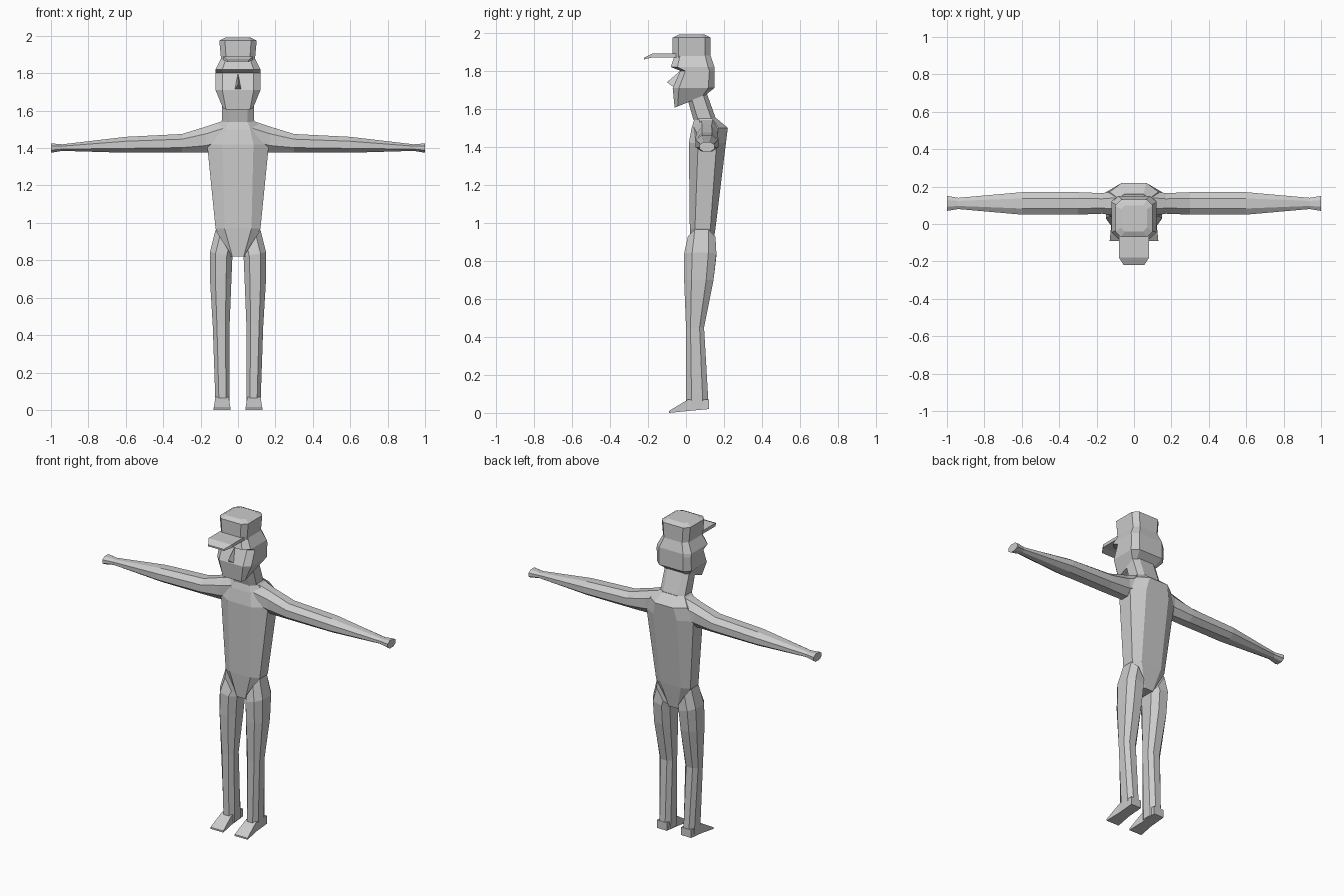
import bpy, bmesh

cube = bpy.data.objects.get("Cube")
if cube:
    bpy.data.objects.remove(cube, do_unlink=True)

grey = bpy.data.materials.new("plain grey")
grey.use_nodes = True
shade = 0.6
grey.diffuse_color = (shade, shade, shade, 1)
grey.node_tree.nodes["Principled BSDF"].inputs["Base Color"].default_value = grey.diffuse_color


def finish(name, bm):
    """Turn a bmesh into a named grey object with flat faces."""
    bmesh.ops.recalc_face_normals(bm, faces=bm.faces)
    mesh = bpy.data.meshes.new(name)
    bm.to_mesh(mesh)
    bm.free()
    mesh.materials.append(grey)
    obj = bpy.data.objects.new(name, mesh)
    bpy.context.collection.objects.link(obj)


def octagon(left, right, front, back, flat=0.6):
    """Rectangle with cut corners; flat is the share of each side left straight."""
    middle, centre = (left + right) / 2, (front + back) / 2
    wide, deep = (right - left) / 2, (back - front) / 2
    corner = [(-flat, -1), (flat, -1), (1, -flat), (1, flat)]
    corner += [(-a, -b) for a, b in corner]
    return [(middle + a * wide, centre + b * deep) for a, b in corner]


def loft(name, rings):
    """Skin a row of matching outlines and close both ends."""
    bm = bmesh.new()
    loops = [[bm.verts.new(point) for point in ring] for ring in rings]
    for lower, upper in zip(loops, loops[1:]):
        for i in range(len(lower)):
            bm.faces.new((lower[i - 1], lower[i], upper[i], upper[i - 1]))
    bm.faces.new(loops[0])
    bm.faces.new(loops[-1])
    finish(name, bm)


def body_ring(height, half_width, front, back, flat=0.6, slope=0):
    """Level outline of the body, symmetric in x; slope raises its back."""
    return [(x, y, height + slope * y)
            for x, y in octagon(-half_width, half_width, front, back, flat)]


def cross_row(y, half_width, bottom, top, middle=0):
    """Upright rectangle facing the front."""
    left, right = middle - half_width, middle + half_width
    return [(left, y, bottom), (right, y, bottom), (right, y, top), (left, y, top)]


# Torso tapering from the shoulders to the crotch
loft("torso", [
    body_ring(0.82, 0.05, 0.03, 0.13),
    body_ring(0.97, 0.12, 0.02, 0.155),
    body_ring(1.42, 0.165, 0.015, 0.21, flat=0.5),
    body_ring(1.5, 0.13, 0.03, 0.22, flat=0.5),
    body_ring(1.55, 0.085, 0.045, 0.16),
])

# Neck leaning forward
loft("neck", [
    body_ring(1.54, 0.085, 0.04, 0.16),
    body_ring(1.68, 0.085, 0, 0.11),
])

# Head: sloping jaw, recessed eyes and overhanging brow
loft("head", [
    body_ring(1.63, 0.08, -0.06, 0.1, flat=0.8, slope=0.4),
    body_ring(1.71, 0.12, -0.07, 0.15, flat=0.7),
    body_ring(1.8, 0.12, -0.03, 0.15, flat=0.7),
    body_ring(1.82, 0.12, -0.08, 0.15, flat=0.7),
    body_ring(1.88, 0.09, -0.06, 0.13, flat=0.7),
])

# Nose: a small wedge between eyes and mouth
bm = bmesh.new()
bridge, tip = (0, -0.03, 1.8), (0, -0.1, 1.74)
wings = [(side * 0.02, -0.06, 1.71) for side in (-1, 1)]
for point in (bridge, tip, *wings):
    bm.verts.new(point)
bmesh.ops.convex_hull(bm, input=bm.verts)
finish("nose", bm)

# Cap with a shallow crown and a flat peak
loft("cap_crown", [
    body_ring(1.87, 0.09, -0.07, 0.13, flat=0.7),
    body_ring(1.975, 0.1, -0.07, 0.13, flat=0.7),
    body_ring(1.99, 0.07, -0.04, 0.1, flat=0.7),
])
loft("cap_peak", [
    cross_row(-0.05, 0.08, 1.87, 1.89),
    cross_row(-0.18, 0.08, 1.87, 1.89),
    cross_row(-0.22, 0.055, 1.86, 1.87),
])


def arm_ring(side, reach, half_depth, top, bottom=1.375):
    """Upright outline of the arm at a distance out from the body."""
    centre = 0.11
    outline = octagon(centre - half_depth, centre + half_depth, bottom, top, flat=0.45)
    return [(side * reach, y, z) for y, z in outline]


def leg_ring(side, height, inner, outer, front, back, slant=0):
    """Level outline of the leg; slant raises its outer edge."""
    return [(side * x, y, height + slant * (x - inner))
            for x, y in octagon(inner, outer, front, back, flat=0.5)]


for label, side in (("left", 1), ("right", -1)):
    # Arm: sloping shoulder, straight underside, narrow wrist and blunt hand
    loft(label + "_arm", [
        arm_ring(side, 0.08, 0.07, 1.545, bottom=1.4),
        arm_ring(side, 0.17, 0.055, 1.515),
        arm_ring(side, 0.3, 0.06, 1.475),
        arm_ring(side, 0.6, 0.06, 1.46),
        arm_ring(side, 0.94, 0.03, 1.42, bottom=1.385),
        arm_ring(side, 1, 0.04, 1.425),
    ])

    # Leg: slanted hip, full thigh, knee bent slightly back at the calf
    loft(label + "_leg", [
        leg_ring(side, 0.82, 0.03, 0.12, 0.01, 0.155, slant=1.6),
        leg_ring(side, 0.82, 0.03, 0.15, -0.01, 0.16, slant=0.2),
        leg_ring(side, 0.7, 0.035, 0.15, -0.01, 0.145),
        leg_ring(side, 0.45, 0.045, 0.135, 0, 0.095),
        leg_ring(side, 0.02, 0.045, 0.12, 0, 0.12),
    ])

    # Foot: square heel running into a thin wedge of a toe
    ankle = side * 0.085
    loft(label + "_foot", [
        cross_row(0.12, 0.035, 0.02, 0.07, middle=ankle),
        cross_row(0.01, 0.035, 0.01, 0.07, middle=ankle),
        cross_row(-0.09, 0.045, 0, 0.01, middle=ankle),
    ])
